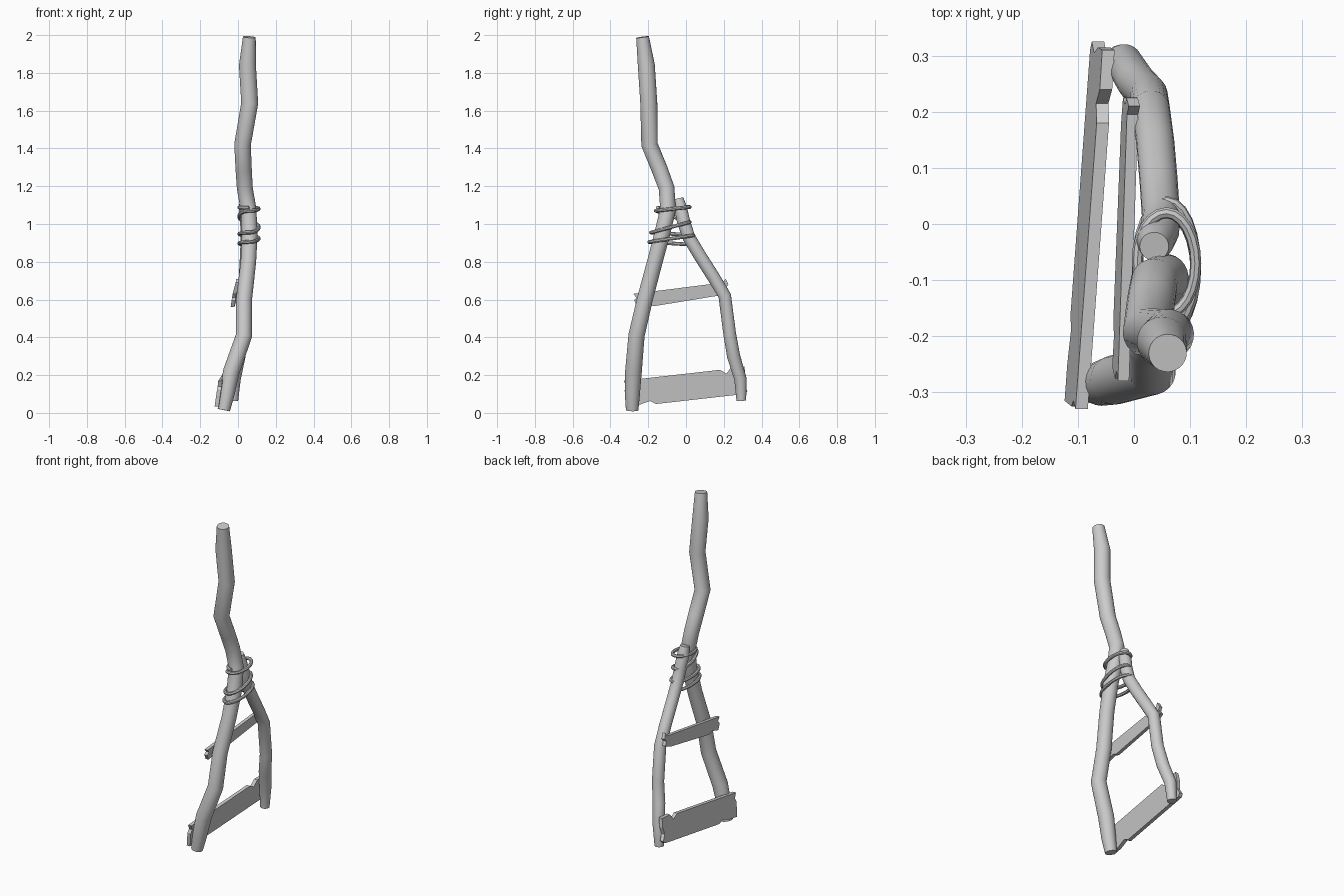
import bpy, bmesh, math
from mathutils import Vector

if "Cube" in bpy.data.objects:
    bpy.data.objects.remove(bpy.data.objects["Cube"])

wood = bpy.data.materials.new("plain grey")
wood.diffuse_color = (0.6, 0.6, 0.6, 1)
wood.use_nodes = True
wood.node_tree.nodes["Principled BSDF"].inputs["Base Color"].default_value = wood.diffuse_color


def finish(bm, name, smooth):
    bmesh.ops.recalc_face_normals(bm, faces=bm.faces)
    me = bpy.data.meshes.new(name)
    bm.to_mesh(me)
    bm.free()
    me.materials.append(wood)
    ob = bpy.data.objects.new(name, me)
    bpy.context.collection.objects.link(ob)
    if smooth:
        bpy.ops.object.select_all(action='DESELECT')
        ob.select_set(True)
        bpy.context.view_layer.objects.active = ob
        bpy.ops.object.shade_smooth_by_angle(angle=math.radians(40))
    return ob


def tube(name, path, sides):
    """Round tube through (x, y, z, radius) points, capped at both ends."""
    bm = bmesh.new()
    pts = [Vector(p[:3]) for p in path]
    rings = []
    side = None
    for i, p in enumerate(pts):
        t = (pts[min(i + 1, len(pts) - 1)] - pts[max(i - 1, 0)]).normalized()
        if side is None:
            side = t.orthogonal()
        side = (side - t * side.dot(t)).normalized()
        up = t.cross(side)
        r = path[i][3]
        rings.append([bm.verts.new(p + r * (math.cos(a) * side + math.sin(a) * up))
                      for a in (math.tau * k / sides for k in range(sides))])
    for a, b in zip(rings, rings[1:]):
        for k in range(sides):
            n = (k + 1) % sides
            bm.faces.new((a[k], a[n], b[n], b[k]))
    bm.faces.new(rings[0])
    bm.faces.new(rings[-1])
    return finish(bm, name, True)


def plank(name, outline, x0, yaw, lean, z0, thick):
    """Board with a (y, z) outline, turned slightly and leaning outwards."""
    bm = bmesh.new()
    layers = []
    for off in (-thick / 2, thick / 2):
        layers.append([bm.verts.new((x0 + yaw * y + lean * (z - z0) + off, y, z))
                       for y, z in outline])
    a, b = layers
    bm.faces.new(a)
    bm.faces.new(b)
    for k in range(len(a)):
        n = (k + 1) % len(a)
        bm.faces.new((a[k], a[n], b[n], b[k]))
    return finish(bm, name, False)


# Long crooked pole
tube("main_pole", [
    (-0.075, -0.285, 0.015, 0.033), (-0.058, -0.284, 0.10, 0.040),
    (-0.035, -0.278, 0.22, 0.044), (0.032, -0.262, 0.41, 0.043),
    (0.032, -0.218, 0.60, 0.042), (0.055, -0.165, 0.80, 0.041),
    (0.062, -0.125, 0.95, 0.042), (0.055, -0.095, 1.08, 0.042),
    (0.036, -0.103, 1.19, 0.042), (0.030, -0.140, 1.29, 0.043),
    (0.024, -0.193, 1.42, 0.044), (0.062, -0.197, 1.64, 0.045),
    (0.050, -0.210, 1.84, 0.045), (0.060, -0.230, 1.99, 0.034)], 24)

# Shorter crooked back leg
tube("back_leg", [
    (-0.025, 0.293, 0.065, 0.026), (-0.018, 0.288, 0.18, 0.033),
    (0.005, 0.252, 0.30, 0.035), (0.026, 0.231, 0.42, 0.034),
    (0.030, 0.205, 0.62, 0.034), (0.038, 0.145, 0.72, 0.034),
    (0.044, 0.075, 0.83, 0.034), (0.048, 0.015, 0.93, 0.034),
    (0.046, -0.012, 1.01, 0.035), (0.038, -0.030, 1.09, 0.034),
    (0.036, -0.040, 1.135, 0.026)], 20)

# Notched cross boards
plank("lower_plank", [
    (-0.33, 0.17), (-0.315, 0.14), (-0.325, 0.12), (-0.315, 0.035),
    (-0.25, 0.042), (-0.19, 0.063), (-0.16, 0.047), (0.31, 0.10),
    (0.325, 0.115), (0.305, 0.15), (0.315, 0.19), (0.31, 0.245),
    (0.24, 0.243), (0.215, 0.208), (0.18, 0.228)],
    -0.07, 0.057, 0.15, 0.2, 0.022)
plank("upper_plank", [
    (-0.28, 0.63), (-0.262, 0.61), (-0.275, 0.595), (-0.255, 0.56),
    (-0.20, 0.575), (-0.17, 0.565), (0.18, 0.622), (0.225, 0.64),
    (0.212, 0.665), (0.225, 0.68), (0.21, 0.71), (0.195, 0.69)],
    -0.01, 0.015, 0.15, 0.66, 0.02)

# Rope wound around the joint: (y, z) at each half turn
stops = [(0.04, 0.89), (-0.195, 0.905), (0.04, 0.94), (-0.185, 0.955),
         (0.02, 1.01), (-0.160, 1.07), (0.02, 1.09), (-0.150, 1.085)]
coil = []
for i, ((y0, z0), (y1, z1)) in enumerate(zip(stops, stops[1:])):
    direction = 1 if y1 > y0 else -1
    for k in range(12):
        a = math.pi * k / 12
        f = (1 - math.cos(a)) / 2
        coil.append((0.058 + direction * 0.052 * math.sin(a),
                     y0 + (y1 - y0) * f, z0 + (z1 - z0) * f, 0.010))
coil.append((0.058, stops[-1][0], stops[-1][1], 0.010))
tube("rope_binding", coil, 8)
